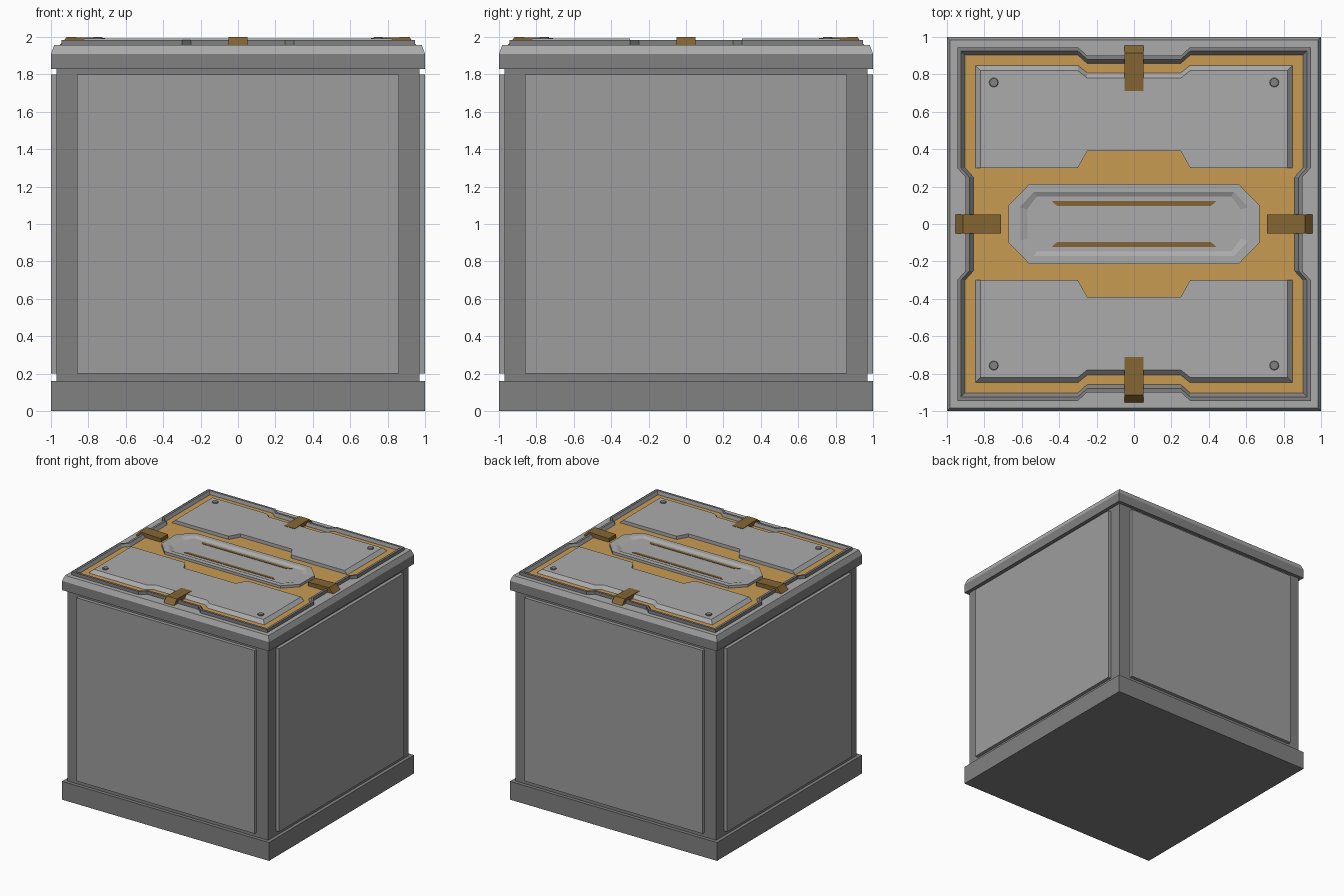
import bpy, bmesh, math

if "Cube" in bpy.data.objects:
    bpy.data.objects.remove(bpy.data.objects["Cube"])


def material(name, rgb):
    m = bpy.data.materials.new(name)
    m.diffuse_color = (*rgb, 1)
    m.use_nodes = True
    m.node_tree.nodes["Principled BSDF"].inputs["Base Color"].default_value = m.diffuse_color
    return m


GOLD = material("gold", (0.58, 0.33, 0.085))
BRONZE = material("dark_bronze", (0.23, 0.13, 0.033))
DARK = material("dark_grey", (0.22, 0.22, 0.22))
MID = material("mid_grey", (0.34, 0.34, 0.34))
LIGHT = material("light_grey", (0.41, 0.41, 0.41))


def loft(name, sections, mat, ring=False, turn=0):
    """Skin between (outline, z) sections; cap the ends or close into a ring."""
    bm = bmesh.new()
    c, s = math.cos(turn), math.sin(turn)
    loops = [[bm.verts.new((c * x - s * y, s * x + c * y, z)) for x, y in pts]
             for pts, z in sections]
    n = len(loops[0])
    pairs = list(zip(loops, loops[1:]))
    if ring:
        pairs.append((loops[-1], loops[0]))
    else:
        bm.faces.new(loops[0])
        bm.faces.new(loops[-1])
    for a, b in pairs:
        for i in range(n):
            j = (i + 1) % n
            bm.faces.new((a[i], a[j], b[j], b[i]))
    bmesh.ops.recalc_face_normals(bm, faces=bm.faces)
    me = bpy.data.meshes.new(name)
    bm.to_mesh(me)
    bm.free()
    ob = bpy.data.objects.new(name, me)
    bpy.context.collection.objects.link(ob)
    me.materials.append(mat)
    return ob


def rect(x0, x1, y0, y1):
    return [(x0, y0), (x1, y0), (x1, y1), (x0, y1)]


def square(a):
    return rect(-a, a, -a, a)


def notched(a, d=0.045):
    """Square outline with a shallow notch in the middle of each side."""
    side = [(-a, -a), (-0.3, -a), (-0.25, d - a), (0.25, d - a), (0.3, -a)]
    pts = []
    for cs, sn in ((1, 0), (0, 1), (-1, 0), (0, -1)):
        pts += [(cs * x - sn * y, sn * x + cs * y) for x, y in side]
    return pts


def octagon(x, y, cx, cy):
    return [(-cx, -y), (cx, -y), (x, -cy), (x, cy), (cx, y), (-cx, y), (-x, cy), (-x, -cy)]


# Plinth, body and chamfered lid (dark sides, light top)
loft("base_plinth", [(square(1), 0), (square(1), 0.16)], DARK)
loft("body", [(square(0.97), 0.16), (square(0.97), 1.83)], DARK)
lid = loft("lid", [(square(1), 1.83), (square(1), 1.91), (square(0.983), 1.956)], DARK)
lid.data.materials.append(LIGHT)
for f in lid.data.polygons:
    if f.normal.z > 0.1:
        f.material_index = 1

# Raised panel on each of the four sides, with dark edges
for k in range(4):
    p = rect(-0.86, 0.86, -1, -0.96)
    panel = loft("side_panel", [(p, 0.2), (p, 1.8)], MID, turn=k * math.pi / 2)

# Lid top: notched frame around a gold floor
loft("lid_frame", [(notched(0.945), 1.95), (notched(0.945), 1.984),
                   (notched(0.925), 1.984), (notched(0.903), 1.962),
                   (notched(0.903), 1.95)], DARK, ring=True)
loft("gold_floor", [(notched(0.905), 1.95), (notched(0.905), 1.962)], GOLD)


def cover(a, top, dip):
    return [(-a, 0.3), (-0.3, 0.3), (-0.25, 0.39), (0.25, 0.39), (0.3, 0.3), (a, 0.3),
            (a, top), (0.3, top), (0.25, dip), (-0.25, dip), (-0.3, top), (-a, top)]


# Front and back cover plates with their bolts
for turn in (0, math.pi):
    loft("cover_plate", [(cover(0.85, 0.85, 0.81), 1.96), (cover(0.82, 0.82, 0.78), 1.991)],
         LIGHT, turn=turn)
    for x in (-0.75, 0.75):
        rings = [([(x + r * math.cos(i * math.pi / 6), 0.757 + r * math.sin(i * math.pi / 6))
                   for i in range(12)], z) for r, z in ((0.025, 1.985), (0.025, 1.997), (0.022, 2.0))]
        loft("bolt", rings, DARK, turn=turn)
    # Bronze strip in the handle recess
    strip = [(-0.44, 0.122), (0.44, 0.122), (0.41, 0.096), (-0.41, 0.096)]
    loft("handle_strip", [(strip, 1.965), (strip, 1.974)], BRONZE, turn=turn)

# Central octagonal handle plate with sloped recess
loft("handle_plate", [(octagon(0.67, 0.213, 0.56, 0.1), 1.96),
                      (octagon(0.67, 0.213, 0.56, 0.1), 1.984),
                      (octagon(0.61, 0.172, 0.535, 0.09), 1.984),
                      (octagon(0.57, 0.147, 0.52, 0.08), 1.971)], LIGHT)

# Clips over the middle of each edge: flat plate with sloped outer end
for k in range(4):
    low = rect(0.71, 0.955, -0.05, 0.05)
    top = rect(0.71, 0.915, -0.05, 0.05)
    ob = loft("clip", [(low, 1.955), (top, 2.0)], BRONZE, turn=k * math.pi / 2)
    for v in ob.data.vertices:
        if v.co.z > 1.99 and max(abs(v.co.x), abs(v.co.y)) < 0.8:
            v.co.z = 1.994
